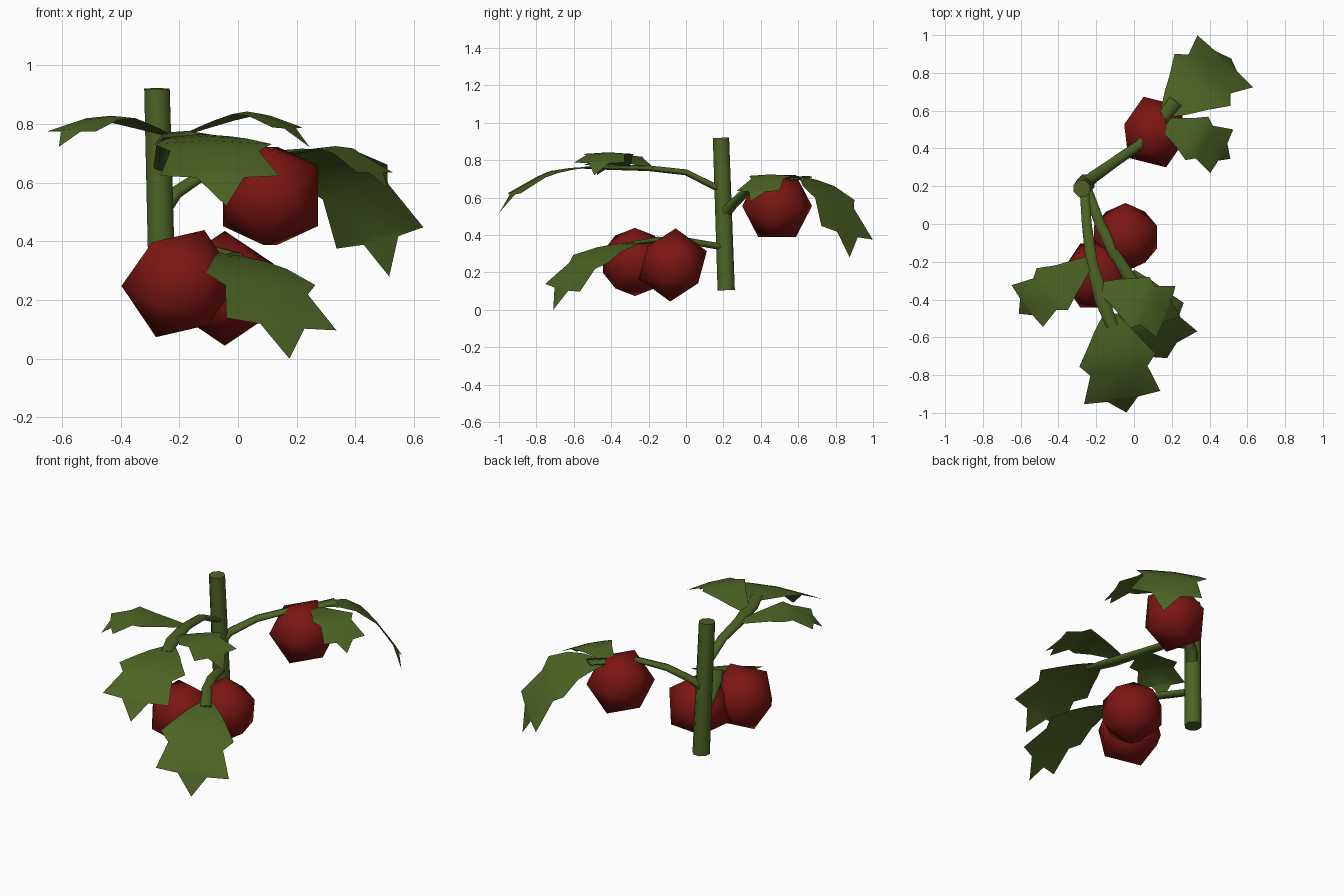
import bpy, bmesh, math
from mathutils import Vector, Matrix

if "Cube" in bpy.data.objects:
    bpy.data.objects.remove(bpy.data.objects["Cube"])


def material(name, rgb):
    m = bpy.data.materials.new(name)
    m.diffuse_color = (*rgb, 1)
    m.use_nodes = True
    m.node_tree.nodes["Principled BSDF"].inputs["Base Color"].default_value = m.diffuse_color
    return m


GREEN = material("leaf_green", (0.075, 0.125, 0.018))
RED = material("fruit_red", (0.2, 0.008, 0.006))


def make(name, verts, faces, mat):
    me = bpy.data.meshes.new(name)
    me.from_pydata([tuple(v) for v in verts], [], faces)
    me.materials.append(mat)
    me.update()
    ob = bpy.data.objects.new(name, me)
    bpy.context.collection.objects.link(ob)
    return ob


def tube(name, path, widths, heights, sides=6, side=None):
    """Sweep an elliptical section along a path, with closed ends."""
    pts = [Vector(p) for p in path]
    n, verts, faces = len(pts), [], []
    for i, p in enumerate(pts):
        d = (pts[min(i + 1, n - 1)] - pts[max(i - 1, 0)]).normalized()
        s = Vector(side) if side else d.cross(Vector((0, 0, 1))).normalized()
        up = s.cross(d).normalized()
        for k in range(sides):
            a = math.tau * (k + 0.5) / sides
            verts.append(p + s * math.cos(a) * widths[i] + up * math.sin(a) * heights[i])
    for i in range(n - 1):
        for k in range(sides):
            a, b = i * sides + k, i * sides + (k + 1) % sides
            faces.append((a, a + sides, b + sides, b))
    faces.append(tuple(range(sides)))
    faces.append(tuple(reversed(range((n - 1) * sides, n * sides))))
    ob = make(name, verts, faces, GREEN)
    # Smooth walls, flat caps
    for f in ob.data.polygons:
        f.use_smooth = len(f.vertices) == 4
    return ob


# Half outline of the lobed leaf: position along the midrib, relative half width
OUTLINE = [(0, .18), (.15, .45), (.3, .68), (.48, 1), (.58, .75), (.82, 1), (.84, .4), (1, 0)]
STATIONS = [0, .25, .5, .8, 1]


def leaf(name, rib, half, side=None, fold=.06):
    """Thin drooping lobed leaf over a midrib given at five stations."""
    rib = [Vector(p) for p in rib]
    axis = rib[-1] - rib[0]
    side = Vector(side or (-axis.y, axis.x, 0)).normalized()

    def mid(u):
        for i in range(4):
            if u <= STATIONS[i + 1]:
                t = (u - STATIONS[i]) / (STATIONS[i + 1] - STATIONS[i])
                return rib[i].lerp(rib[i + 1], t)

    verts, faces = [], []
    for u, w in OUTLINE:
        c = mid(u)
        drop = Vector((0, 0, -fold * w * half))
        verts += [c + side * w * half + drop, c, c - side * w * half + drop]
    last = len(OUTLINE) - 2
    for i in range(last):
        a = 3 * i
        faces += [(a, a + 1, a + 4, a + 3), (a + 1, a + 2, a + 5, a + 4)]
    a, tip = 3 * last, 3 * last + 4
    faces += [(a, a + 1, tip), (a + 1, a + 2, tip)]
    ob = make(name, verts, faces, GREEN)
    ob.data.shade_smooth()
    return ob


def fruit(name, centre, x_axis, z_axis, r=0.196):
    """Twenty-sided fruit, oriented by two of its symmetry axes."""
    g = (1 + 5 ** .5) / 2
    x, z = Vector(x_axis).normalized(), Vector(z_axis).normalized()
    rot = Matrix((x, z.cross(x), z)).transposed()
    k = r / math.sqrt(1 + g * g)
    bm = bmesh.new()
    for a in (-1, 1):
        for b in (-g, g):
            for p in ((0, a, b), (a, b, 0), (b, 0, a)):
                bm.verts.new(rot @ (Vector(p) * k) + Vector(centre))
    bmesh.ops.convex_hull(bm, input=bm.verts)
    me = bpy.data.meshes.new(name)
    bm.to_mesh(me)
    bm.free()
    me.materials.append(RED)
    me.shade_smooth()
    bpy.context.collection.objects.link(bpy.data.objects.new(name, me))


# Main stem
tube("stem", [(-.255, .215, .105), (-.276, .187, .92)], [.05, .047], [.05, .047], 8, (1, 0, 0))

# Leaf stalks
tube("upper_stalk", [(-.265, .21, .63), (-.25, 0, .735), (-.225, -.2, .757), (-.17, -.4, .762), (-.115, -.54, .76)],
     [.028, .03, .036, .045, .035], [.018, .016, .015, .014, .006])
tube("back_stalk", [(-.262, .2, .5), (-.22, .245, .56), (-.1, .33, .64), (.03, .42, .685), (.13, .53, .695), (.22, .65, .71)],
     [.036, .036, .032, .03, .035, .045], [.026, .024, .02, .016, .014, .006])
tube("lower_stalk", [(-.255, .2, .335), (-.18, 0, .37), (-.11, -.15, .375), (-.01, -.3, .355)],
     [.03, .032, .034, .036], [.018, .017, .016, .008])

# Leaves of the upper stalk
leaf("upper_end_leaf", [(-.13, -.48, .765), (-.11, -.6, .762), (-.085, -.73, .742), (-.065, -.91, .648), (-.04, -.998, .52)], .205)
leaf("upper_left_leaf", [(-.23, -.19, .76), (-.34, -.28, .80), (-.44, -.35, .83), (-.56, -.43, .79), (-.61, -.475, .722)], .138)
leaf("upper_right_leaf", [(-.18, -.33, .765), (-.07, -.37, .81), (.04, -.42, .845), (.16, -.46, .805), (.245, -.49, .72)], .145)

# Leaves of the back stalk
leaf("back_end_leaf", [(.17, .59, .70), (.27, .68, .712), (.37, .77, .63), (.48, .86, .44), (.515, .875, .28)], .205,
     (-.73, .68, -.18))
leaf("back_side_leaf", [(.14, .54, .695), (.25, .49, .715), (.34, .45, .725), (.46, .39, .65), (.51, .345, .58)], .13)

# Leaf of the lower stalk
leaf("lower_end_leaf", [(-.03, -.26, .36), (.03, -.39, .34), (.08, -.52, .28), (.145, -.655, .145), (.175, -.71, 0)], .21,
     (-.89, -.44, .1))

# Fruits
c, s = math.cos, math.sin
r56, r36, r14 = (math.radians(d) for d in (-56, -36, -14))
fruit("left_fruit", (-.197, -.273, .256), (c(r56), 0, s(r56)), (0, 1, 0), .2)
fruit("middle_fruit", (-.045, -.07, .24), (0, c(r36), s(r36)), (1, 0, 0))
fruit("back_fruit", (.11, .487, .555), (c(r14), s(r14), 0), (0, 0, 1))
